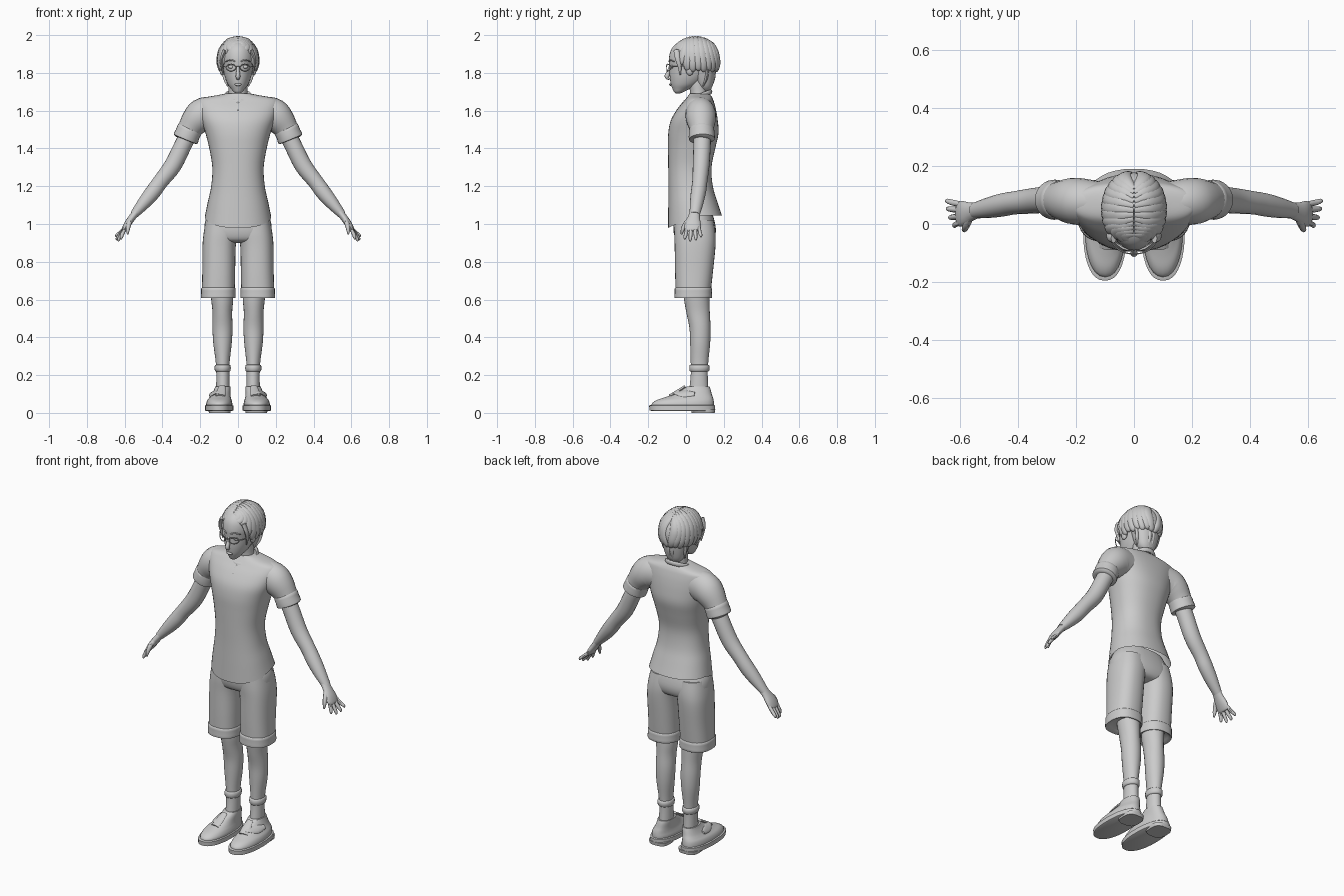
import bpy, bmesh, math
from mathutils import Vector
from math import sin, cos, pi, radians

grey = bpy.data.materials.new("plain grey")
grey.diffuse_color = (0.6, 0.6, 0.6, 1)


def smooth(keys, k=4):
    """Catmull-Rom resampling of a list of number tuples."""
    out = []
    for i in range(len(keys) - 1):
        a, b, c, d = keys[max(i - 1, 0)], keys[i], keys[i + 1], keys[min(i + 2, len(keys) - 1)]
        for j in range(k):
            t = j / k
            out.append(tuple(q + .5 * t * (r - p + t * (2 * p - 5 * q + 4 * r - s + t * (3 * (q - r) + s - p)))
                             for p, q, r, s in zip(a, b, c, d)))
    return out + [tuple(keys[-1])]


def skin(name, rings, caps=(True, True), mirror=False, loop=False):
    """Surface through rings of points, smooth with sharp edges kept."""
    bm = bmesh.new()
    vs = [[bm.verts.new(p) for p in r] for r in rings]
    n = len(vs[0])
    for a, b in zip(vs, vs[1:] + vs[:1] if loop else vs[1:]):
        for j in range(n):
            bm.faces.new((a[j], a[(j + 1) % n], b[(j + 1) % n], b[j]))
    if not loop:
        for use, r in zip(caps, (vs[0], vs[-1])):
            if use:
                bm.faces.new(r)
    bmesh.ops.recalc_face_normals(bm, faces=bm.faces)
    me = bpy.data.meshes.new(name)
    bm.to_mesh(me)
    bm.free()
    me.materials.append(grey)
    ob = bpy.data.objects.new(name, me)
    bpy.context.collection.objects.link(ob)
    bpy.ops.object.select_all(action='DESELECT')
    ob.select_set(True)
    bpy.context.view_layer.objects.active = ob
    bpy.ops.object.shade_smooth_by_angle(angle=radians(45))
    if mirror:
        ob.modifiers.new("mirror", 'MIRROR').use_mirror_merge = False
    return ob


def loft(name, keys, p=2.2, n=32, k=4, caps=(True, True), mirror=False, drop=None):
    """Stacked level ovals; each key is z, centre x, half width, front y, back y."""
    rings = []
    for z, cx, hx, yf, yb in smooth(keys, k):
        ring = []
        for j in range(n):
            c, s = cos(2 * pi * j / n), sin(2 * pi * j / n)
            x = cx + hx * math.copysign(abs(c) ** (2 / p), c)
            y = (yf + yb) / 2 + (yb - yf) / 2 * math.copysign(abs(s) ** (2 / p), s)
            ring.append((x, y, z - (drop(z, s) if drop else 0)))
        rings.append(ring)
    return skin(name, rings, caps, mirror)


def tube(name, keys, up=(0, 0, 1), n=12, k=4, caps=(True, True), mirror=True, loop=False):
    """Tube along a path; each key is x, y, z, radius across, radius along up."""
    ks = keys if loop else smooth(keys, k)
    pts = [Vector(q[:3]) for q in ks]
    rings, m = [], len(ks)
    for i, q in enumerate(ks):
        nxt = pts[(i + 1) % m] if loop else pts[min(i + 1, m - 1)]
        prv = pts[i - 1] if loop else pts[max(i - 1, 0)]
        t = (nxt - prv).normalized()
        u = Vector(up(pts[i]) if callable(up) else up)
        b = t.cross(u).normalized()
        w = b.cross(t)
        rings.append([pts[i] + b * q[3] * cos(2 * pi * j / n) + w * q[4] * sin(2 * pi * j / n) for j in range(n)])
    return skin(name, rings, caps, mirror, loop)


def ball(name, c, r, mirror=False):
    zs = [-cos(pi * i / 10) for i in range(11)]
    loft(name, [(c[2] + r[2] * z, c[0], max(r[0] * math.sqrt(max(1 - z * z, 0)), 1e-4),
                 c[1] - r[1] * math.sqrt(max(1 - z * z, 0)) - 1e-4,
                 c[1] + r[1] * math.sqrt(max(1 - z * z, 0)) + 1e-4) for z in zs], 2, 16, 1, mirror=mirror)


# shirt with hem dipping at the front
loft("shirt", [(1.045, 0, .176, -.095, .19), (1.12, 0, .16, -.094, .165), (1.2, 0, .142, -.093, .142),
               (1.3, 0, .136, -.094, .135), (1.4, 0, .152, -.095, .155), (1.48, 0, .172, -.094, .172),
               (1.55, 0, .195, -.08, .168), (1.61, 0, .212, -.045, .158), (1.65, 0, .215, -.012, .147),
               (1.667, 0, .19, .002, .14), (1.68, 0, .12, .012, .132), (1.69, 0, .068, .018, .122)],
     2.3, 40, 4, (False, True), drop=lambda z, s: max(0, 1.2 - z) / .155 * .06 * max(0, -s + .1))
tube("collar", [(.07 * cos(a), .062 + .07 * sin(a), 1.672 + .028 * sin(a), .007, .013)
                for a in [2 * pi * i / 32 for i in range(32)]], mirror=False, loop=True)
tube("placket", [(0, -.012, 1.645, .006, .005), (0, -.03, 1.622, .006, .005), (0, -.048, 1.6, .003, .004)],
     (0, -1, 0), mirror=False)

# sleeves and rolled cuffs
tube("sleeve", [(.11, .075, 1.585, .088, .07), (.18, .077, 1.58, .09, .08), (.22, .08, 1.55, .08, .078),
                (.257, .083, 1.5, .064, .064), (.278, .084, 1.45, .058, .06)], (0, 1, 0), 24)
tube("sleeve_cuff", [(.253, .083, 1.508, .056, .054), (.256, .083, 1.502, .067, .066),
                     (.267, .083, 1.476, .066, .068), (.278, .084, 1.45, .068, .068),
                     (.28, .084, 1.445, .05, .05)], (0, 1, 0), 24, 2)

# arms, palms, fingers
tube("arm", [(.25, .085, 1.5, .046, .046), (.29, .085, 1.42, .046, .046), (.345, .08, 1.31, .046, .044),
             (.41, .073, 1.225, .041, .04), (.45, .066, 1.17, .041, .04), (.495, .057, 1.115, .035, .036),
             (.55, .046, 1.05, .022, .027)], (0, 1, 0), 20)
out = (.8, 0, .6)
tube("palm", [(.535, .048, 1.068, .027, .02), (.56, .042, 1.035, .032, .019), (.585, .036, 1.0, .043, .018),
              (.603, .034, .97, .042, .013), (.607, .034, .962, .03, .007)], out, 16)
for i, (y, x, z) in enumerate([(.005, .618, .918), (.026, .632, .908), (.048, .64, .914), (.068, .643, .93)]):
    ey = y + (y - .036) * .35
    tube(f"finger_{i + 1}", [(.598, y, .98, .01, .01), ((.605 + x) / 2, (y + ey) / 2, (.97 + z) / 2 + .004, .01, .01),
                             (x, ey, z + .01, .008, .008), (x, ey, z, .003, .003)], out, 8, 3)
tube("thumb", [(.565, .022, 1.03, .013, .013), (.577, -.003, 1.0, .013, .013), (.583, -.018, .97, .01, .01),
               (.584, -.024, .945, .004, .004)], out, 8)

# shorts
loft("shorts_hips", [(1.08, 0, .14, -.06, .13), (1.02, 0, .172, -.066, .15), (.96, 0, .178, -.066, .158),
                     (.915, 0, .165, -.05, .142), (.9, 0, .12, -.01, .1)], 2.5)
loft("shorts_leg", [(1.02, .085, .084, -.06, .145), (.95, .092, .09, -.062, .156), (.88, .1, .088, -.06, .156),
                    (.75, .102, .087, -.058, .143), (.65, .104, .087, -.055, .132)], 2.4, mirror=True)
loft("shorts_cuff", [(.665, .104, .084, -.052, .13), (.658, .104, .091, -.06, .137), (.635, .104, .091, -.06, .137),
                     (.612, .104, .092, -.061, .138), (.607, .104, .086, -.054, .131),
                     (.625, .1, .055, -.015, .12)], 2.4, k=2, mirror=True)

# lower legs and socks
loft("leg", [(.68, .09, .06, -.015, .12), (.6, .084, .058, -.01, .124), (.53, .083, .052, .002, .126),
             (.45, .082, .053, .018, .13), (.37, .082, .049, .022, .128), (.27, .081, .037, .025, .118),
             (.2, .08, .035, .025, .115), (.1, .08, .036, .015, .12)], 2, 24, mirror=True)
loft("sock_band", [(.255, .081, .036, .024, .116), (.25, .081, .042, .018, .124), (.225, .081, .042, .018, .123),
                   (.218, .081, .034, .026, .114)], 2, 24, 2, mirror=True)

# shoes
loft("shoe_upper", [(.03, .1, .068, -.182, .147), (.05, .099, .069, -.18, .148), (.068, .098, .064, -.155, .146),
                    (.083, .094, .056, -.11, .142), (.1, .089, .049, -.065, .136), (.125, .083, .043, -.02, .13),
                    (.14, .081, .04, .005, .125)], 2.2, 28, mirror=True)
loft("shoe_sole", [(.01, .1, .07, -.18, .148), (.013, .1, .075, -.193, .154), (.038, .1, .075, -.195, .154),
                   (.041, .1, .07, -.188, .15)], 2.3, 36, 1, mirror=True)
loft("shoe_heel", [(0, .097, .057, .03, .152), (.02, .097, .06, .025, .155)], 3, 24, 1, mirror=True)
tube("shoe_tongue", [(.093, -.085, .09, .026, .008), (.088, -.045, .113, .026, .009), (.084, -.005, .14, .018, .007)])
tube("shoe_flap", [(.145, .045, .1, .012, .005), (.132, -.01, .102, .024, .006), (.105, -.055, .108, .02, .006),
                   (.09, -.07, .1, .006, .004)], lambda p: (p.x - .09, 0, .04))

# neck and head
loft("neck", [(1.62, 0, .06, .02, .125), (1.69, 0, .05, .022, .113), (1.74, 0, .05, .015, .115),
              (1.8, 0, .05, .01, .12)], 2, 24)
loft("head", [(1.692, 0, .012, -.055, -.03), (1.7, 0, .024, -.064, -.01), (1.715, 0, .036, -.071, .02),
              (1.74, 0, .054, -.08, .07), (1.78, 0, .07, -.086, .115), (1.83, 0, .08, -.088, .145),
              (1.88, 0, .088, -.09, .155), (1.93, 0, .082, -.075, .145), (1.965, 0, .055, -.035, .12),
              (1.975, 0, .02, .02, .08)], 2, 32)
tube("nose", [(0, -.08, 1.84, .007, .008), (0, -.09, 1.81, .009, .01), (0, -.1, 1.785, .012, .013),
              (0, -.098, 1.773, .011, .009), (0, -.086, 1.768, .006, .005)], (0, -1, 0), mirror=False)
ball("lips", (0, -.082, 1.738), (.02, .007, .007))
ball("eye", (.036, -.074, 1.832), (.018, .007, .009), True)
ball("ear", (.085, .02, 1.82), (.013, .022, .034), True)
tube("eyebrow", [(.013, -.09, 1.86, .003, .003), (.038, -.083, 1.868, .004, .004), (.065, -.063, 1.86, .002, .002)])

# glasses
tube("glasses_rim", [(.037 + .026 * cos(a), -.102 + .022 * (.5 + .5 * cos(a)) ** 2, 1.828 + .018 * sin(a), .0025, .0025)
                     for a in [2 * pi * i / 24 for i in range(24)]], (0, -1, .01), 6, loop=True)
tube("glasses_bridge", [(-.012, -.102, 1.832, .0025, .0025), (0, -.104, 1.836, .0025, .0025),
                        (.012, -.102, 1.832, .0025, .0025)], n=6, mirror=False)
tube("glasses_arm", [(.063, -.08, 1.832, .0025, .0025), (.087, -.04, 1.835, .0025, .0025),
                     (.09, .02, 1.838, .0025, .0025)], n=6)

# hair: scalp shell with a hairline, then locks swept from a centre parting
centre, size = Vector((0, .05, 1.87)), Vector((.107, .131, .121))


def on_scalp(d, r=1.0):
    return centre + Vector(a * b for a, b in zip(d, size)) * r


def direction(a, th):
    return Vector((sin(th) * cos(a), sin(th) * sin(a), cos(th)))


def hairline(a):
    t = min(max((sin(a) + .98) / .6, 0), 1)
    return radians(58 + 58 * t * t * (3 - 2 * t))


shell = [[on_scalp(direction(2 * pi * j / 40, hairline(2 * pi * j / 40) * f), r) for j in range(40)]
         for f, r in [(max(i, .2) / 12, .97) for i in range(13)] + [(1, .75)]]
skin("hair_shell", shell)
for i in range(12):
    t = i / 11
    seam = direction(pi / 2, radians(-42 + 75 * t))
    a = radians(-84 + 170 * t)
    end = direction(a, hairline(a) + radians(4 + 3 * (i % 2)))
    keys = []
    for f, w in ((0, .012), (.25, .022), (.5, .026), (.75, .024), (.93, .017), (1, .005)):
        d = seam.lerp(end, f)
        d += Vector((.25, .0, .1)) * sin(pi * f)
        keys.append((*on_scalp(d.normalized(), .96), w, .012 * min(1, w / .015)))
    tube(f"hair_lock_{i + 1}", keys, lambda p: p - centre, 10, 3)

# nape hair and temple locks
loft("nape_hair", [(1.705, 0, .03, .085, .125), (1.73, 0, .052, .06, .14), (1.78, 0, .07, .04, .152),
                   (1.84, 0, .085, .03, .16)], 2.3, 28)
for i in range(4):
    x = .01 + .017 * i
    tube(f"nape_lock_{i + 1}", [(x * 1.25, .15 - .012 * i, 1.82, .012, .008), (x * 1.1, .146 - .013 * i, 1.77, .011, .008),
                                (x * .9, .126 - .012 * i, 1.705 + .008 * i, .003, .003)], (0, 1, 0), 8)
tube("temple_lock", [(.07, -.05, 1.92, .016, .01), (.086, -.045, 1.88, .014, .008), (.086, -.035, 1.84, .011, .007),
                     (.078, -.03, 1.79, .003, .003)], (1, 0, 0), 8)
